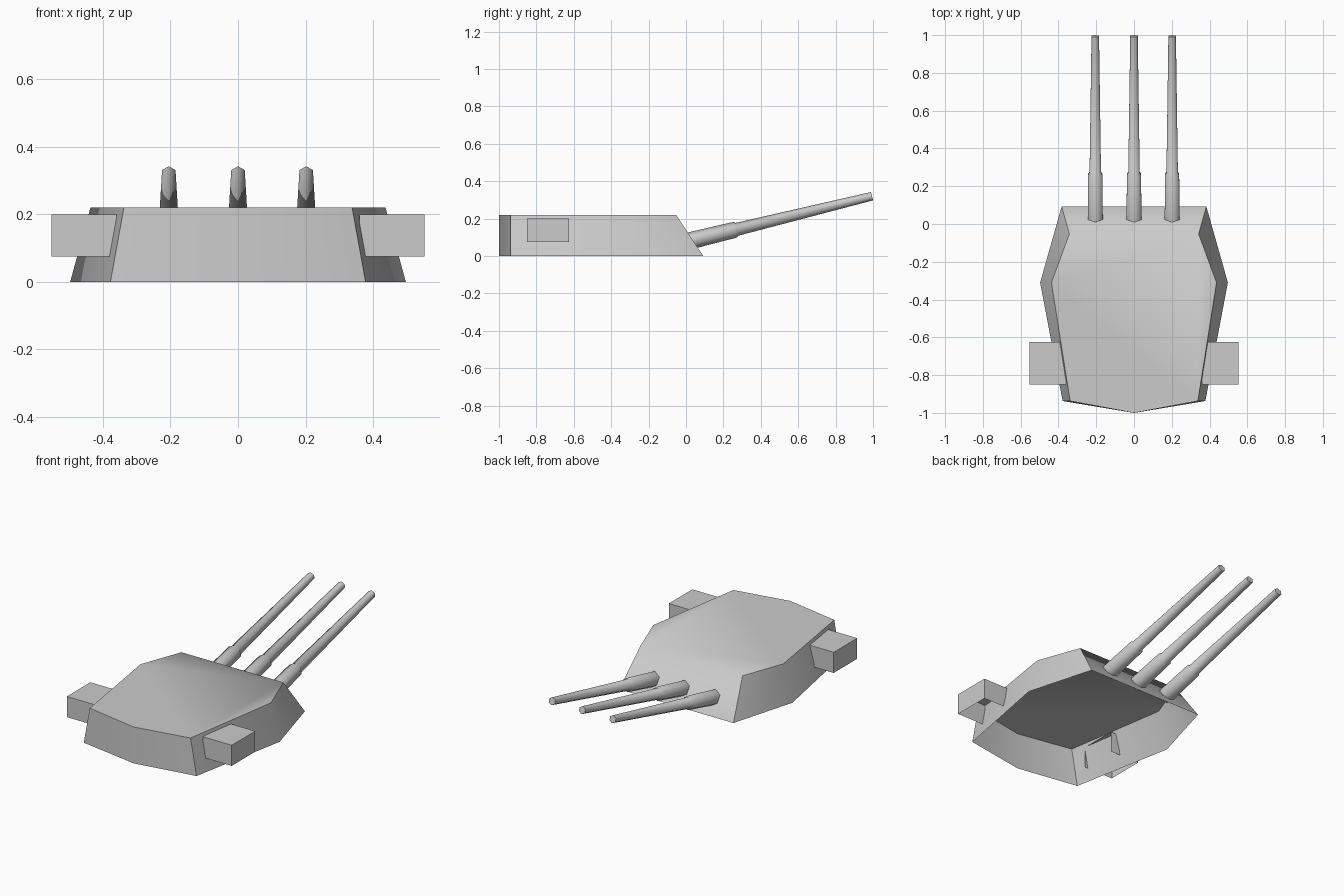
import bpy, math
from mathutils import Vector

if "Cube" in bpy.data.objects:
    bpy.data.objects.remove(bpy.data.objects["Cube"])


def loft(name, rings, cap_start, cap_end, angle):
    """Skin a stack of equal-length closed rings and smooth shallow edges."""
    n = len(rings[0])
    verts = [p for ring in rings for p in ring]
    faces = []
    for k in range(len(rings) - 1):
        a, b = k * n, (k + 1) * n
        for i in range(n):
            j = (i + 1) % n
            faces.append((a + i, a + j, b + j, b + i))
    if cap_start:
        faces.append(tuple(reversed(range(n))))
    if cap_end:
        faces.append(tuple(range(len(verts) - n, len(verts))))
    mesh = bpy.data.meshes.new(name)
    mesh.from_pydata(verts, [], faces)
    obj = bpy.data.objects.new(name, mesh)
    bpy.context.collection.objects.link(obj)
    bpy.ops.object.select_all(action='DESELECT')
    obj.select_set(True)
    bpy.context.view_layer.objects.active = obj
    if angle:
        bpy.ops.object.shade_smooth_by_angle(angle=math.radians(angle))
    return obj


def outline(half, z):
    """Mirror the right half of the hull outline, rear centre to front."""
    left = [(-x, y) for x, y in reversed(half) if x > 0]
    return [(x, y, z) for x, y in half + left]


# Armoured house: sloped walls, flat roof, open underneath
base = [(0, -1.0), (0.378, -0.937), (0.497, -0.31), (0.383, 0.093)]
roof = [(0, -1.0), (0.338, -0.937), (0.437, -0.31), (0.342, -0.053)]
loft("turret_house", [outline(base, 0), outline(roof, 0.22)], False, True, 60)

# Side rangefinder boxes: open at the inner end and underneath
x0, x1, y0, y1, z0, z1 = 0.36, 0.553, -0.85, -0.625, 0.075, 0.2
for side, s in (("right", 1), ("left", -1)):
    verts = [(s * x, y, z) for z in (z0, z1)
             for x, y in ((x0, y0), (x1, y0), (x1, y1), (x0, y1))]
    faces = [(0, 1, 5, 4), (1, 2, 6, 5), (2, 3, 7, 6), (4, 5, 6, 7)]
    if s < 0:
        faces = [f[::-1] for f in faces]
    mesh = bpy.data.meshes.new(side + "_rangefinder")
    mesh.from_pydata(verts, [], faces)
    bpy.context.collection.objects.link(
        bpy.data.objects.new(side + "_rangefinder", mesh))

# Three raised, stepped six-sided gun barrels
tilt = math.atan(0.245)
axis = Vector((0, math.cos(tilt), math.sin(tilt)))
up = Vector((0, -math.sin(tilt), math.cos(tilt)))
right = Vector((1, 0, 0))
stations = [(0.02, 0.046), (0.262, 0.043), (0.272, 0.035), (0.9945, 0.023)]
for name, x in (("left", -0.205), ("centre", 0), ("right", 0.202)):
    rings = []
    for y, r in stations:
        c = Vector((x, 0, 0.0765)) + axis * (y / math.cos(tilt))
        rings.append([c + r * (up * math.cos(a) + right * math.sin(a))
                      for a in (i * math.tau / 6 for i in range(6))])
    loft(name + "_barrel", rings, True, True, 65)
